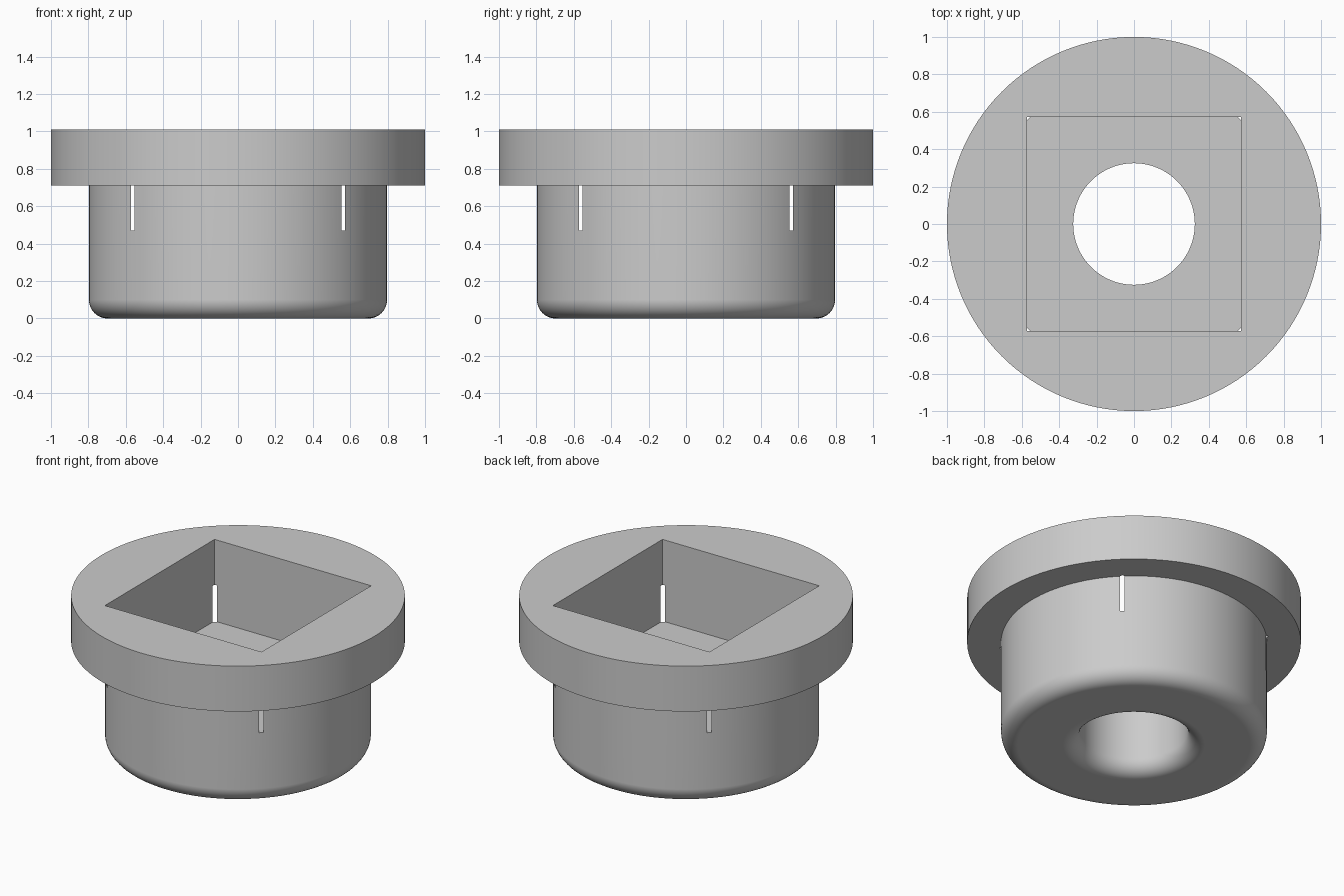
import bpy, bmesh, math
from mathutils import Vector

if "Cube" in bpy.data.objects:
    bpy.data.objects.remove(bpy.data.objects["Cube"], do_unlink=True)

SEGMENTS = 128
TOP, FLANGE_BASE, POCKET_FLOOR = 1.01, 0.71, 0.47
FLANGE_R, BODY_R, HOLE_R, FILLET = 1.0, 0.797, 0.325, 0.1
POCKET_HALF = 0.573

grey = bpy.data.materials.new("plain_grey")
grey.use_nodes = True
colour = (0.6, 0.6, 0.6, 1)
grey.diffuse_color = colour
grey.node_tree.nodes["Principled BSDF"].inputs["Base Color"].default_value = colour


def make_object(name, bm):
    mesh = bpy.data.meshes.new(name)
    bmesh.ops.recalc_face_normals(bm, faces=bm.faces)
    bm.to_mesh(mesh)
    bm.free()
    mesh.materials.append(grey)
    obj = bpy.data.objects.new(name, mesh)
    bpy.context.collection.objects.link(obj)
    return obj


def fillet(radius, start, end, steps=10):
    """Quarter arc of the rounded bottom edges, in degrees."""
    angles = [math.radians(start + (end - start) * i / steps) for i in range(steps + 1)]
    return [(radius + FILLET * math.cos(a), FILLET + FILLET * math.sin(a)) for a in angles]


# Flanged round body with a through hole, turned from its half section
section = [(HOLE_R, TOP), (FLANGE_R, TOP), (FLANGE_R, FLANGE_BASE), (BODY_R, FLANGE_BASE)]
section += fillet(BODY_R - FILLET, 0, -90)
section += fillet(HOLE_R + FILLET, -90, -180)
bm = bmesh.new()
verts = [bm.verts.new((r, 0, z)) for r, z in section]
edges = [bm.edges.new((verts[i - 1], verts[i])) for i in range(len(verts))]
bmesh.ops.spin(bm, geom=verts + edges, cent=(0, 0, 0), axis=(0, 0, 1),
               angle=math.tau, steps=SEGMENTS)
bmesh.ops.remove_doubles(bm, verts=bm.verts, dist=0.0001)
bushing = make_object("flanged_bushing", bm)

# Square pocket, whose corners break through the body as narrow slots
bm = bmesh.new()
bmesh.ops.create_cube(bm, size=1)
depth = 2 * (TOP - POCKET_FLOOR)
bmesh.ops.scale(bm, vec=Vector((2 * POCKET_HALF, 2 * POCKET_HALF, depth)), verts=bm.verts)
bmesh.ops.translate(bm, vec=(0, 0, TOP), verts=bm.verts)
cutter = make_object("pocket_cutter", bm)
cutter.hide_render = True

cut = bushing.modifiers.new("pocket", "BOOLEAN")
cut.operation = "DIFFERENCE"
cut.solver = "EXACT"
cut.object = cutter
depsgraph = bpy.context.evaluated_depsgraph_get()
result = bpy.data.meshes.new_from_object(bushing.evaluated_get(depsgraph))
bushing.modifiers.clear()
bushing.data = result
bpy.data.objects.remove(cutter, do_unlink=True)

# Smooth round walls and fillets, sharp rims
bpy.ops.object.select_all(action="DESELECT")
bushing.select_set(True)
bpy.context.view_layer.objects.active = bushing
bpy.ops.object.shade_smooth_by_angle(angle=math.radians(30))
weighted = bushing.modifiers.new("weighted_normals", "WEIGHTED_NORMAL")
weighted.keep_sharp = True
